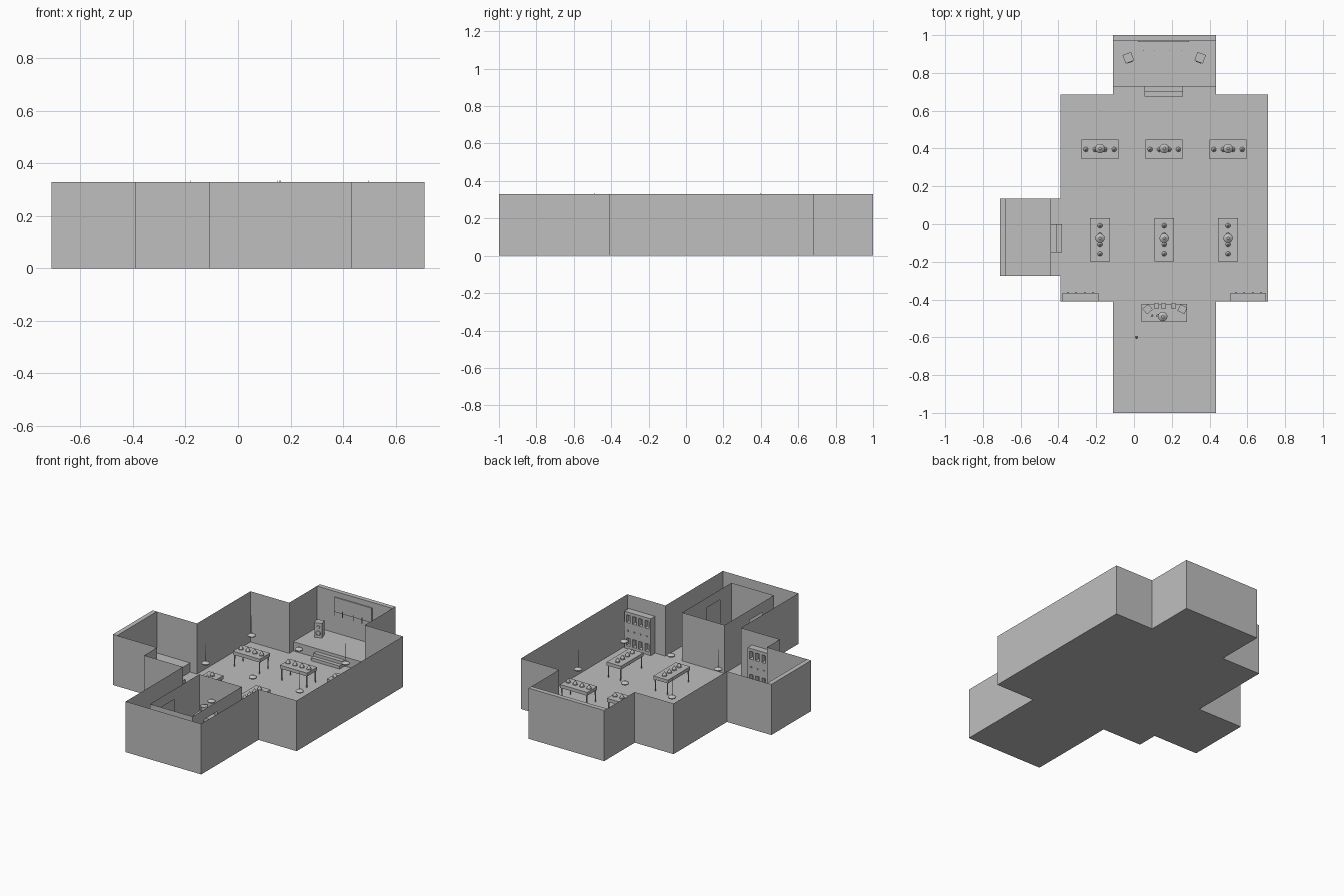
import bpy, bmesh, math
from mathutils import Matrix, Vector

if "Cube" in bpy.data.objects:
    bpy.data.objects.remove(bpy.data.objects["Cube"])

mat = bpy.data.materials.new("plain_grey")
mat.use_nodes = True
mat.diffuse_color = (0.52, 0.52, 0.52, 1)
mat.node_tree.nodes["Principled BSDF"].inputs["Base Color"].default_value = (0.52, 0.52, 0.52, 1)

H = 0.33


def finish(name, bm, smooth=False):
    mesh = bpy.data.meshes.new(name)
    bm.to_mesh(mesh)
    bm.free()
    mesh.materials.append(mat)
    for p in mesh.polygons:
        p.use_smooth = smooth and len(p.vertices) == 4
    ob = bpy.data.objects.new(name, mesh)
    bpy.context.scene.collection.objects.link(ob)
    return ob


def add_box(bm, x0, x1, y0, y1, z0, z1, turn=0):
    centre = Vector((x0 + x1, y0 + y1, z0 + z1)) / 2
    m = (Matrix.Translation(centre) @ Matrix.Rotation(math.radians(turn), 4, 'Z')
         @ Matrix.Diagonal((x1 - x0, y1 - y0, z1 - z0, 1)))
    bmesh.ops.create_cube(bm, size=1, matrix=m)


def add_cone(bm, x, y, z0, z1, r0, r1, sides=12):
    bmesh.ops.create_cone(bm, cap_ends=True, segments=sides, radius1=r0, radius2=r1,
                          depth=z1 - z0, matrix=Matrix.Translation((x, y, (z0 + z1) / 2)))


def box(name, *size, turn=0):
    bm = bmesh.new()
    add_box(bm, *size, turn=turn)
    return finish(name, bm)


# Floor and thin outer walls, following the cross-shaped plan
plan = [(-0.11, -1), (0.435, -1), (0.435, -0.41), (0.71, -0.41), (0.71, 0.685),
        (0.435, 0.685), (0.435, 1), (-0.11, 1), (-0.11, 0.685), (-0.39, 0.685),
        (-0.39, 0.135), (-0.71, 0.135), (-0.71, -0.275), (-0.39, -0.275),
        (-0.39, -0.41), (-0.11, -0.41)]
bm = bmesh.new()
low = [bm.verts.new((x, y, 0)) for x, y in plan]
high = [bm.verts.new((x, y, H)) for x, y in plan]
bm.faces.new(low[::-1])
for i in range(len(plan)):
    j = (i + 1) % len(plan)
    bm.faces.new((low[i], low[j], high[j], high[i]))
finish("floor_and_outer_walls", bm)

# Thick end walls of the stage and the side bay
box("stage_back_wall", -0.11, 0.435, 0.97, 1, 0, H)
box("bay_end_wall", -0.71, -0.68, -0.275, 0.135, 0, H)

# Raised platforms with two steps each
box("stage_platform", -0.11, 0.435, 0.727, 0.97, 0, 0.06)
box("stage_upper_step", 0.055, 0.26, 0.70, 0.727, 0, 0.04)
box("stage_lower_step", 0.055, 0.26, 0.675, 0.70, 0, 0.02)
box("bay_platform", -0.68, -0.44, -0.275, 0.135, 0, 0.06)
box("bay_upper_step", -0.44, -0.41, -0.15, 0, 0, 0.04)
box("bay_lower_step", -0.41, -0.38, -0.15, 0, 0, 0.02)

# Screen on the stage wall with small hanging rods
box("stage_screen", 0.02, 0.29, 0.963, 0.97, 0.2, 0.295)
bm = bmesh.new()
for x in (0.05, 0.11, 0.19, 0.25):
    add_cone(bm, x, 0.92, 0.2, 0.24, 0.002, 0.002, 6)
finish("stage_microphone_rods", bm)

# Angled speakers with round drivers
for side, x, turn in (("right", -0.03, 20), ("left", 0.35, -20)):
    bm = bmesh.new()
    add_box(bm, -0.024, 0.024, -0.024, 0.024, 0.06, 0.155)
    for z, r in ((0.09, 0.017), (0.13, 0.011)):
        m = Matrix.Translation((0, -0.025, z)) @ Matrix.Rotation(math.pi / 2, 4, 'X')
        bmesh.ops.create_cone(bm, cap_ends=True, segments=12, radius1=r, radius2=r * 0.8,
                              depth=0.004, matrix=m)
    ob = finish("speaker_" + side, bm)
    ob.location = (x, 0.88, 0)
    ob.rotation_euler.z = math.radians(turn)

# Inner booth: thin walls, door openings in both sides
X0, X1, Y0, Y1, BH = 0.01, 0.316, -0.92, -0.412, 0.315
bm = bmesh.new()
for x in (X0, X1):
    outline = [(Y0, 0), (-0.80, 0), (-0.80, 0.25), (-0.67, 0.25), (-0.67, 0),
               (Y1, 0), (Y1, BH), (Y0, BH)]
    bm.faces.new([bm.verts.new((x, y, z)) for y, z in outline])
for y in (Y0, Y1):
    corners = [(X0, 0), (X1, 0), (X1, BH), (X0, BH)]
    bm.faces.new([bm.verts.new((x, y, z)) for x, z in corners])
finish("booth_walls", bm)
bm = bmesh.new()
bmesh.ops.create_icosphere(bm, subdivisions=1, radius=0.009,
                           matrix=Matrix.Translation((0.013, -0.6, 0.11)))
finish("booth_knob", bm)


def table(name, cx, cy, w, d, top):
    bm = bmesh.new()
    add_box(bm, cx - w / 2, cx + w / 2, cy - d / 2, cy + d / 2, top - 0.022, top)
    for sx in (-1, 1):
        for sy in (-1, 1):
            add_cone(bm, cx + sx * (w / 2 - 0.008), cy + sy * (d / 2 - 0.008),
                     0, top - 0.02, 0.003, 0.004, 6)
    finish(name, bm)


def lamp(name, x, y):
    bm = bmesh.new()
    add_cone(bm, x, y, 0.203, 0.209, 0.023, 0.025, 16)
    add_cone(bm, x, y, 0.209, 0.222, 0.025, 0.007, 16)
    add_cone(bm, x, y, 0.22, 0.335, 0.001, 0.001, 4)
    finish(name, bm, smooth=True)


# Two rows of tables, four covered dishes on each, a hanging lamp above
for col, x in enumerate((-0.18, 0.16, 0.498), 1):
    for row, y, w, d in (("back", 0.395, 0.196, 0.104), ("front", -0.083, 0.104, 0.23)):
        tag = f"{row}_{col}"
        table("table_" + tag, x, y, w, d, 0.1)
        bm = bmesh.new()
        for k in (-1.5, -0.5, 0.5, 1.5):
            dx, dy = (k * 0.05, 0) if w > d else (0, k * 0.05)
            add_cone(bm, x + dx, y + dy, 0.1, 0.106, 0.015, 0.015, 10)
            add_cone(bm, x + dx, y + dy, 0.106, 0.125, 0.013, 0.003, 10)
        finish("dishes_" + tag, bm)
        lamp("lamp_" + tag, x, 0.4 if row == "back" else -0.075)

# Desk in the booth with its equipment
table("booth_desk", 0.16, -0.47, 0.24, 0.095, 0.1)
lamp("booth_lamp", 0.152, -0.49)
for i, (x, turn) in enumerate(((0.072, 40), (0.256, -25)), 1):
    box(f"desk_monitor_{i}", x - 0.02, x + 0.02, -0.47, -0.432, 0.1, 0.14, turn=turn)
for i, x in enumerate((0.12, 0.157, 0.21), 1):
    box(f"desk_unit_{i}", x - 0.013, x + 0.013, -0.447, -0.422, 0.1, 0.125)
bm = bmesh.new()
for x in (0.095, 0.125):
    add_cone(bm, x, -0.485, 0.1, 0.115, 0.006, 0.005, 8)
finish("desk_cups", bm)

# Wall cabinets with two rows of recessed openings and small knobs
for side, cx in (("right", -0.283), ("left", 0.605)):
    cabinet = box("cabinet_" + side, cx - 0.095, cx + 0.095, -0.409, -0.365, 0, 0.24)
    cut, knobs = bmesh.new(), bmesh.new()
    for k in (-1.5, -0.5, 0.5, 1.5):
        x = cx + k * 0.045
        for z in (0.02, 0.17):
            add_box(cut, x - 0.014, x + 0.014, -0.395, -0.35, z, z + 0.05)
        add_box(knobs, x - 0.004, x + 0.004, -0.366, -0.359, 0.115, 0.123)
    finish("cabinet_knobs_" + side, knobs)
    cutter = finish("cabinet_cutter_" + side, cut)
    cutter.hide_render = True
    cutter.hide_viewport = True
    mod = cabinet.modifiers.new("openings", 'BOOLEAN')
    mod.operation = 'DIFFERENCE'
    mod.object = cutter
